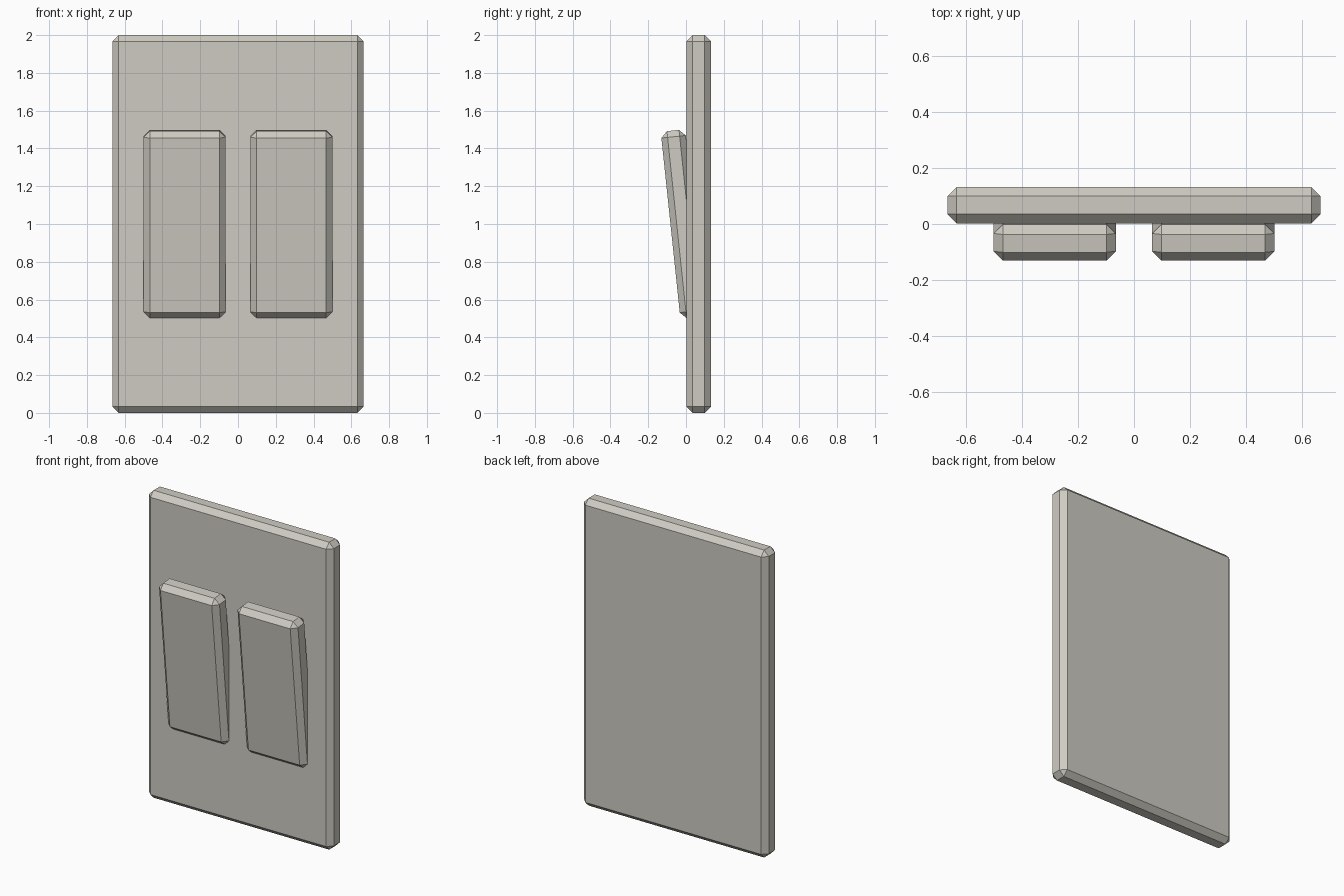
import bpy
import math

cube = bpy.data.objects.get("Cube")
if cube:
    bpy.data.objects.remove(cube, do_unlink=True)

# Warm off-white plastic
plastic = bpy.data.materials.new("warm_grey_plastic")
plastic.use_nodes = True
colour = (0.62, 0.60, 0.54, 1)
plastic.diffuse_color = colour
plastic.node_tree.nodes["Principled BSDF"].inputs["Base Color"].default_value = colour


def chamfered_box(name, size, location, tilt=0.0):
    """Box with a single flat chamfer on every edge, tilted about x."""
    bpy.ops.mesh.primitive_cube_add(size=1, location=location)
    obj = bpy.context.object
    obj.name = name
    obj.scale = size
    bpy.ops.object.transform_apply(location=False, rotation=False, scale=True)
    obj.rotation_euler.x = tilt
    bevel = obj.modifiers.new("chamfer", "BEVEL")
    bevel.width = 0.033
    bevel.segments = 1
    bevel.limit_method = "NONE"
    obj.data.materials.append(plastic)
    return obj


# Wall plate
chamfered_box("wall_plate", (1.33, 0.13, 2.0), (0, 0.067, 1.0))

# Pair of rockers, top edge leaning out of the plate
for side, name in ((1, "left_rocker"), (-1, "right_rocker")):
    chamfered_box(name, (0.435, 0.13, 0.995), (side * 0.2825, -0.017, 1.0),
                  math.radians(6))
